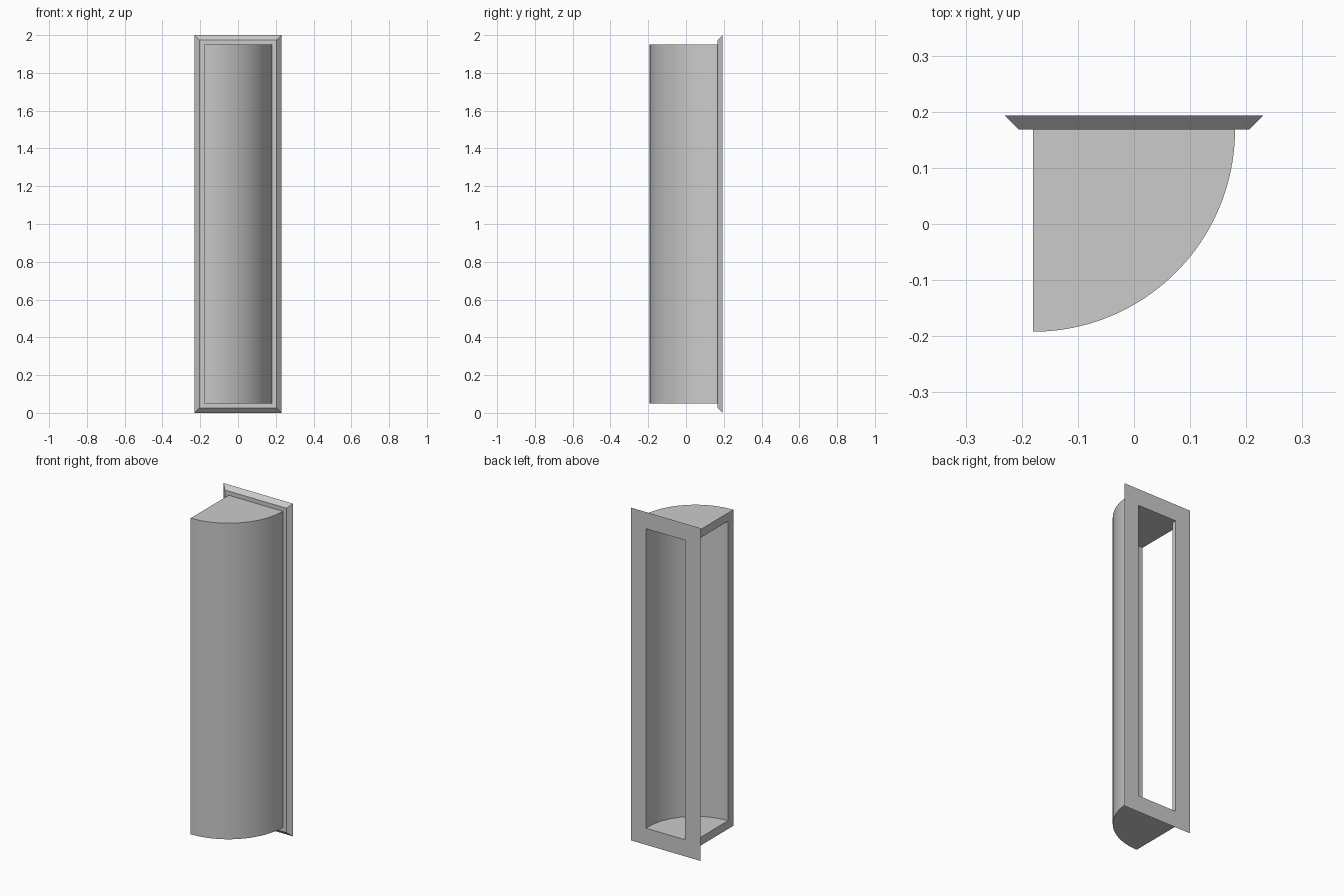
import bpy
import bmesh
from math import cos, sin, pi, radians

cube = bpy.data.objects.get("Cube")
if cube:
    bpy.data.objects.remove(cube, do_unlink=True)

# Single grey finish
GREY = (0.6, 0.6, 0.6, 1.0)
grey = bpy.data.materials.new("plain_grey")
grey.use_nodes = True
grey.diffuse_color = GREY
grey.node_tree.nodes["Principled BSDF"].inputs["Base Color"].default_value = GREY

# Main sizes
HALF, RADIUS, WALL = 0.18, 0.36, 0.05
JOINT, BACK = 0.168, 0.193
HEIGHT, SEGMENTS = 2.0, 40


def make_object(name, bm):
    bmesh.ops.recalc_face_normals(bm, faces=bm.faces)
    mesh = bpy.data.meshes.new(name)
    bm.to_mesh(mesh)
    bm.free()
    mesh.materials.append(grey)
    obj = bpy.data.objects.new(name, mesh)
    bpy.context.collection.objects.link(obj)
    return obj


def prism(name, outline, low, high):
    bm = bmesh.new()
    base = bm.faces.new([bm.verts.new((x, y, low)) for x, y in outline])
    top = bmesh.ops.extrude_face_region(bm, geom=[base])["geom"]
    verts = [v for v in top if isinstance(v, bmesh.types.BMVert)]
    bmesh.ops.translate(bm, verts=verts, vec=(0, 0, high - low))
    return make_object(name, bm)


def quarter_arc(radius):
    steps = [i / SEGMENTS * pi / 2 for i in range(SEGMENTS + 1)]
    return [(-HALF + radius * cos(a), JOINT - radius * sin(a)) for a in steps]


# Quarter-round housing, hollow and open along both flat sides
housing = prism("quarter_round_housing", quarter_arc(RADIUS) + [(-HALF, JOINT)],
                WALL, HEIGHT - WALL)
inner = RADIUS - WALL
cutter = prism("hollow_cutter",
               quarter_arc(inner) + [(-0.4, JOINT - inner), (-0.4, 0.4), (inner - HALF, 0.4)],
               2 * WALL, HEIGHT - 2 * WALL)
cutter.hide_render = True
hollow = housing.modifiers.new("hollow", "BOOLEAN")
hollow.operation = "DIFFERENCE"
hollow.solver = "EXACT"
hollow.object = cutter
bpy.ops.object.select_all(action="DESELECT")
bpy.context.view_layer.objects.active = housing
housing.select_set(True)
bpy.ops.object.modifier_apply(modifier=hollow.name)
bpy.data.objects.remove(cutter, do_unlink=True)
bpy.ops.object.shade_smooth_by_angle(angle=radians(30))

# Rectangular back frame with a chamfered outer edge
bm = bmesh.new()


def loop(half_x, inset, y):
    corners = [(-1, inset), (1, inset), (1, HEIGHT - inset), (-1, HEIGHT - inset)]
    return [bm.verts.new((side * half_x, y, z)) for side, z in corners]


chamfer = BACK - JOINT
opening = inner - HALF
loops = [loop(0.23, 0, BACK), loop(0.23 - chamfer, chamfer, JOINT),
         loop(opening, 2 * WALL, JOINT), loop(opening, 2 * WALL, BACK)]
for k in range(4):
    a, b = loops[k], loops[(k + 1) % 4]
    for i in range(4):
        j = (i + 1) % 4
        bm.faces.new((a[i], a[j], b[j], b[i]))
make_object("back_frame", bm)
